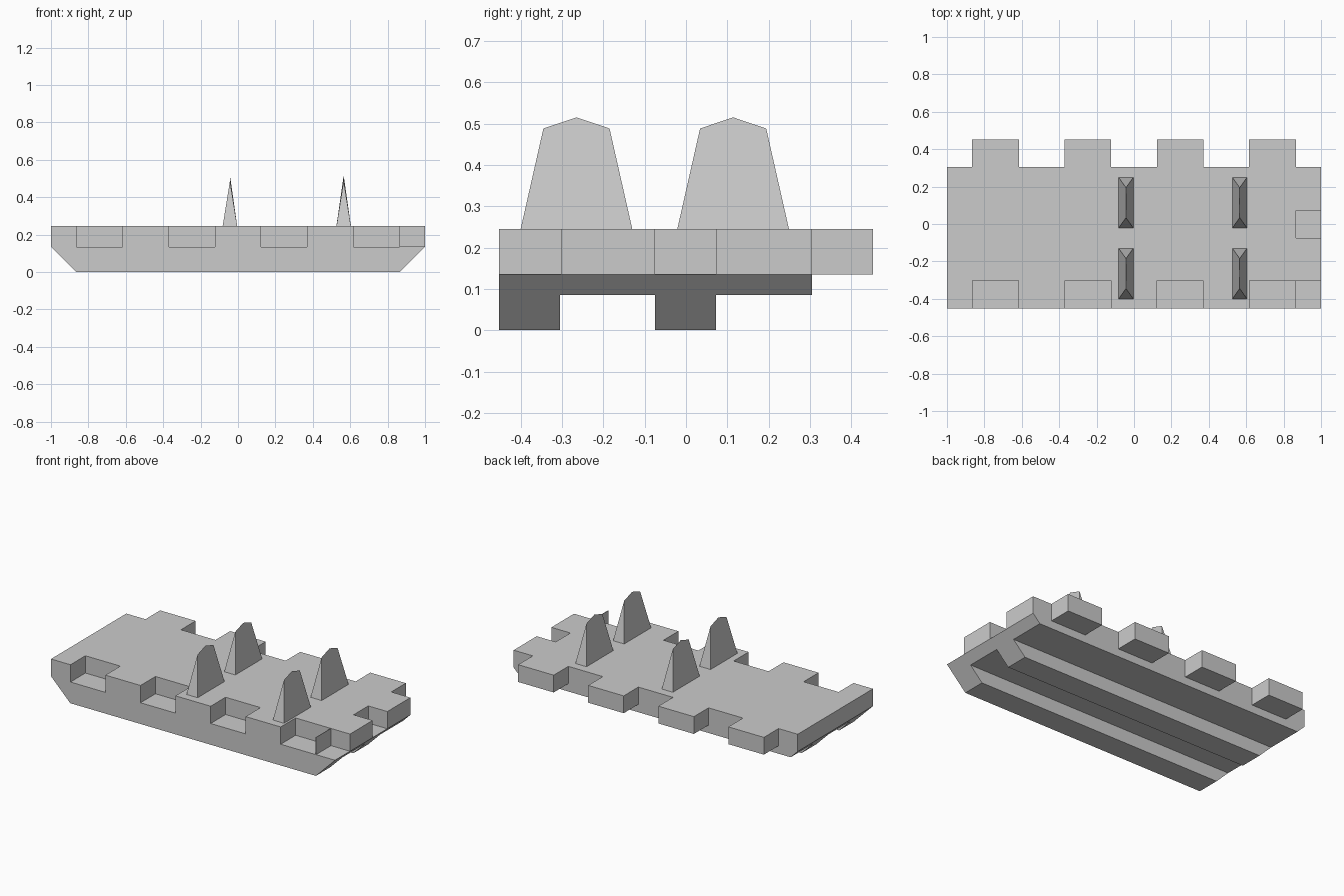
import bpy, bmesh

if "Cube" in bpy.data.objects:
    bpy.data.objects.remove(bpy.data.objects["Cube"])

TOP, MID, GROOVE = 0.245, 0.135, 0.085
SLOTS = (-0.74, -0.247, 0.247, 0.74)      # centres of tabs and matching notches
HALF = 0.123


def finish(name, bm):
    bmesh.ops.recalc_face_normals(bm, faces=bm.faces)
    mesh = bpy.data.meshes.new(name)
    bm.to_mesh(mesh)
    bm.free()
    obj = bpy.data.objects.new(name, mesh)
    bpy.context.collection.objects.link(obj)
    return obj


def add_box(bm, x0, x1, y0, y1, z0, z1):
    verts = bmesh.ops.create_cube(bm, size=1)["verts"]
    for v in verts:
        v.co.x = x1 if v.co.x > 0 else x0
        v.co.y = y1 if v.co.y > 0 else y0
        v.co.z = z1 if v.co.z > 0 else z0


# Deck: bevelled-end profile extruded front to back
bm = bmesh.new()
profile = [(-1, TOP), (-1, MID), (-0.865, 0), (0.865, 0), (1, MID), (1, TOP)]
face = bm.faces.new([bm.verts.new((x, -0.452, z)) for x, z in profile])
ext = bmesh.ops.extrude_face_region(bm, geom=[face])["geom"]
for v in ext:
    if isinstance(v, bmesh.types.BMVert):
        v.co.y = 0.305
deck = finish("deck", bm)

# Cutter: underside grooves (leaving two runners), front notches, right-end notches
bm = bmesh.new()
add_box(bm, -1.2, 1.2, -0.305, -0.075, -0.2, GROOVE)
add_box(bm, -1.2, 1.2, 0.073, 0.5, -0.2, GROOVE)
for x in SLOTS:
    add_box(bm, x - HALF, x + HALF, -0.6, -0.302, MID, 0.5)
for y0, y1 in ((-0.6, -0.302), (-0.075, 0.073)):
    add_box(bm, 0.866, 1.2, y0, y1, MID + 0.0005, 0.5)
cutter = finish("notch_cutter", bm)
cutter.hide_render = True

mod = deck.modifiers.new("notches", "BOOLEAN")
mod.operation = "DIFFERENCE"
mod.solver = "EXACT"
mod.object = cutter
bpy.context.view_layer.objects.active = deck
deck.select_set(True)
bpy.ops.object.modifier_apply(modifier=mod.name)
bpy.data.objects.remove(cutter)

# Tabs along the back edge
bm = bmesh.new()
for x in SLOTS:
    add_box(bm, x - HALF - 0.002, x + HALF + 0.002, 0.305, 0.452, MID, TOP)
finish("back_tabs", bm)


# Fins: wedge blades with a peaked ridge
def fin(name, cx, cy):
    bm = bmesh.new()
    new = lambda x, y, z: bm.verts.new((cx + x, cy + y, z))
    left = [new(-0.039, y, TOP) for y in (-0.135, 0.135)]
    right = [new(0.039, y, TOP) for y in (-0.135, 0.135)]
    ridge = [new(0, y, z) for y, z in ((-0.08, 0.488), (0, 0.515), (0.08, 0.488))]
    for side in (left, right):
        bm.faces.new([side[0], side[1]] + ridge[::-1])
    bm.faces.new([left[0], right[0], ridge[0]])
    bm.faces.new([left[1], right[1], ridge[2]])
    bm.faces.new([left[0], left[1], right[1], right[0]])
    return finish(name, bm)


for cx in (-0.043, 0.565):
    for cy in (-0.265, 0.114):
        fin("fin", cx, cy)
